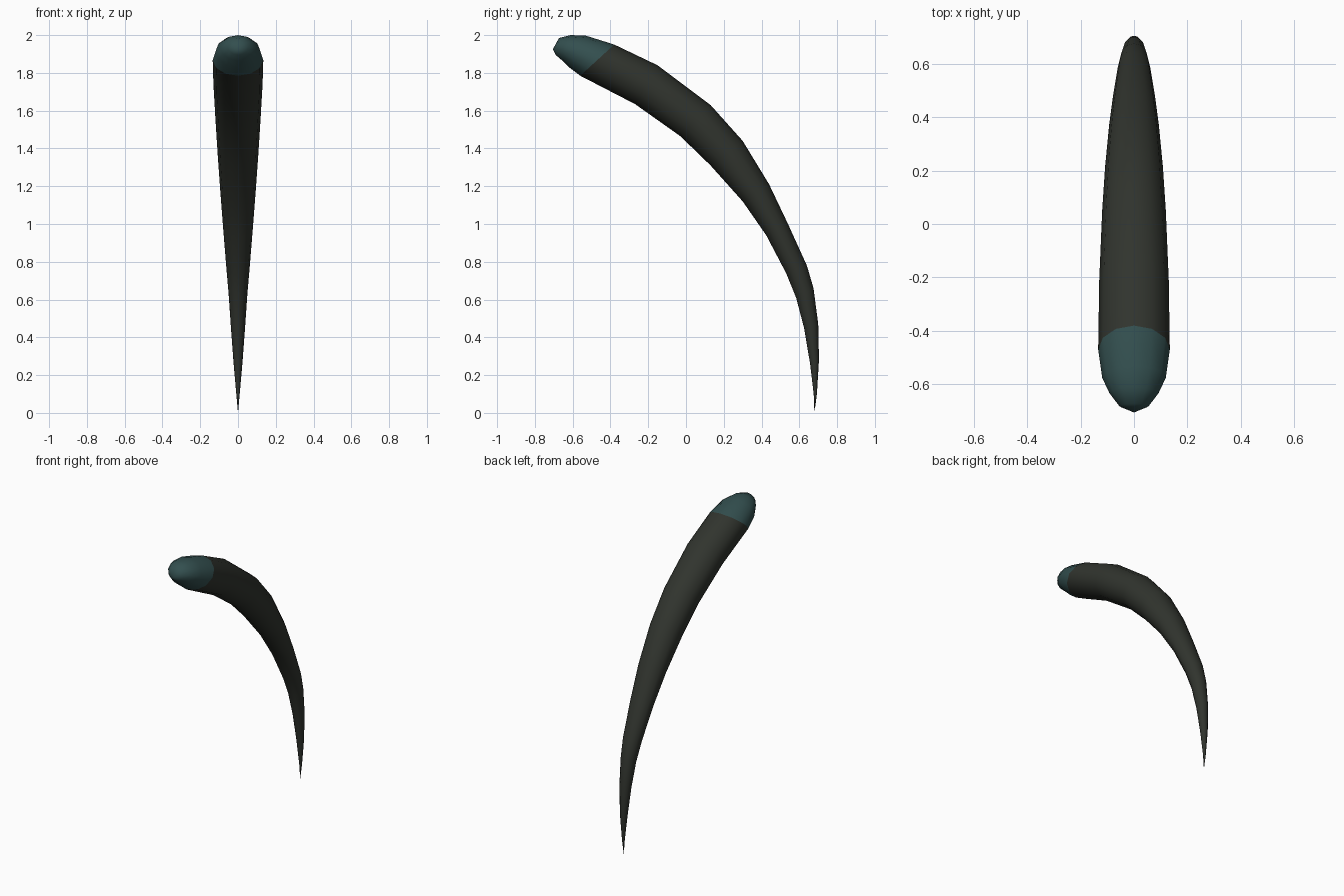
import bpy, bmesh, math
from mathutils import Vector

if "Cube" in bpy.data.objects:
    bpy.data.objects.remove(bpy.data.objects["Cube"])

SIDES = 12

# Ring: outer (y, z), inner (y, z), half width in x
BODY = [
    (0.693, 0.10, 0.676, 0.10, 0.009),
    (0.704, 0.28, 0.657, 0.26, 0.024),
    (0.700, 0.47, 0.625, 0.45, 0.038),
    (0.675, 0.66, 0.583, 0.61, 0.050),
    (0.640, 0.78, 0.530, 0.74, 0.061),
    (0.540, 1.00, 0.425, 0.94, 0.078),
    (0.440, 1.21, 0.300, 1.12, 0.093),
    (0.300, 1.44, 0.130, 1.31, 0.108),
    (0.130, 1.63, -0.030, 1.465, 0.119),
    (-0.150, 1.84, -0.270, 1.635, 0.130),
    (-0.380, 1.95, -0.560, 1.785, 0.134),
]
CAP = [
    BODY[-1],
    (-0.530, 1.997, -0.620, 1.830, 0.119),
    (-0.610, 2.000, -0.655, 1.865, 0.092),
    (-0.672, 1.985, -0.690, 1.895, 0.055),
]


def material(name, rgb):
    m = bpy.data.materials.new(name)
    m.diffuse_color = (*rgb, 1)
    m.use_nodes = True
    m.node_tree.nodes["Principled BSDF"].inputs["Base Color"].default_value = m.diffuse_color
    return m


def loft(name, rings, mat, start=None, end=None):
    bm = bmesh.new()
    loops = []
    for oy, oz, iy, iz, w in rings:
        c = Vector((0, (oy + iy) / 2, (oz + iz) / 2))
        up = Vector((0, (oy - iy) / 2, (oz - iz) / 2))
        loops.append([bm.verts.new(c + up * math.cos(a) + Vector((w * math.sin(a), 0, 0)))
                      for a in (2 * math.pi * i / SIDES for i in range(SIDES))])
    for a, b in zip(loops, loops[1:]):
        for i in range(SIDES):
            j = (i + 1) % SIDES
            bm.faces.new((a[i], a[j], b[j], b[i]))
    # Pointed ends
    for point, loop, flip in ((start, loops[0], True), (end, loops[-1], False)):
        if point:
            p = bm.verts.new(point)
            for i in range(SIDES):
                j = (i + 1) % SIDES
                bm.faces.new((loop[j], loop[i], p) if flip else (loop[i], loop[j], p))
    bmesh.ops.recalc_face_normals(bm, faces=bm.faces)
    # The open shell must face away from its own axis
    f = max(bm.faces, key=lambda f: f.calc_center_median().x)
    if f.normal.x < 0:
        bmesh.ops.reverse_faces(bm, faces=bm.faces)
    for f in bm.faces:
        f.smooth = True
    mesh = bpy.data.meshes.new(name)
    bm.to_mesh(mesh)
    bm.free()
    mesh.materials.append(mat)
    ob = bpy.data.objects.new(name, mesh)
    bpy.context.collection.objects.link(ob)
    return ob


# Curved tapering body and its rounded coloured end
loft("curved_body", BODY, material("dark_grey", (0.03, 0.034, 0.027)),
     start=(0, 0.68, 0))
loft("end_cap", CAP, material("dark_teal", (0.033, 0.078, 0.078)),
     end=(0, -0.705, 1.925))
